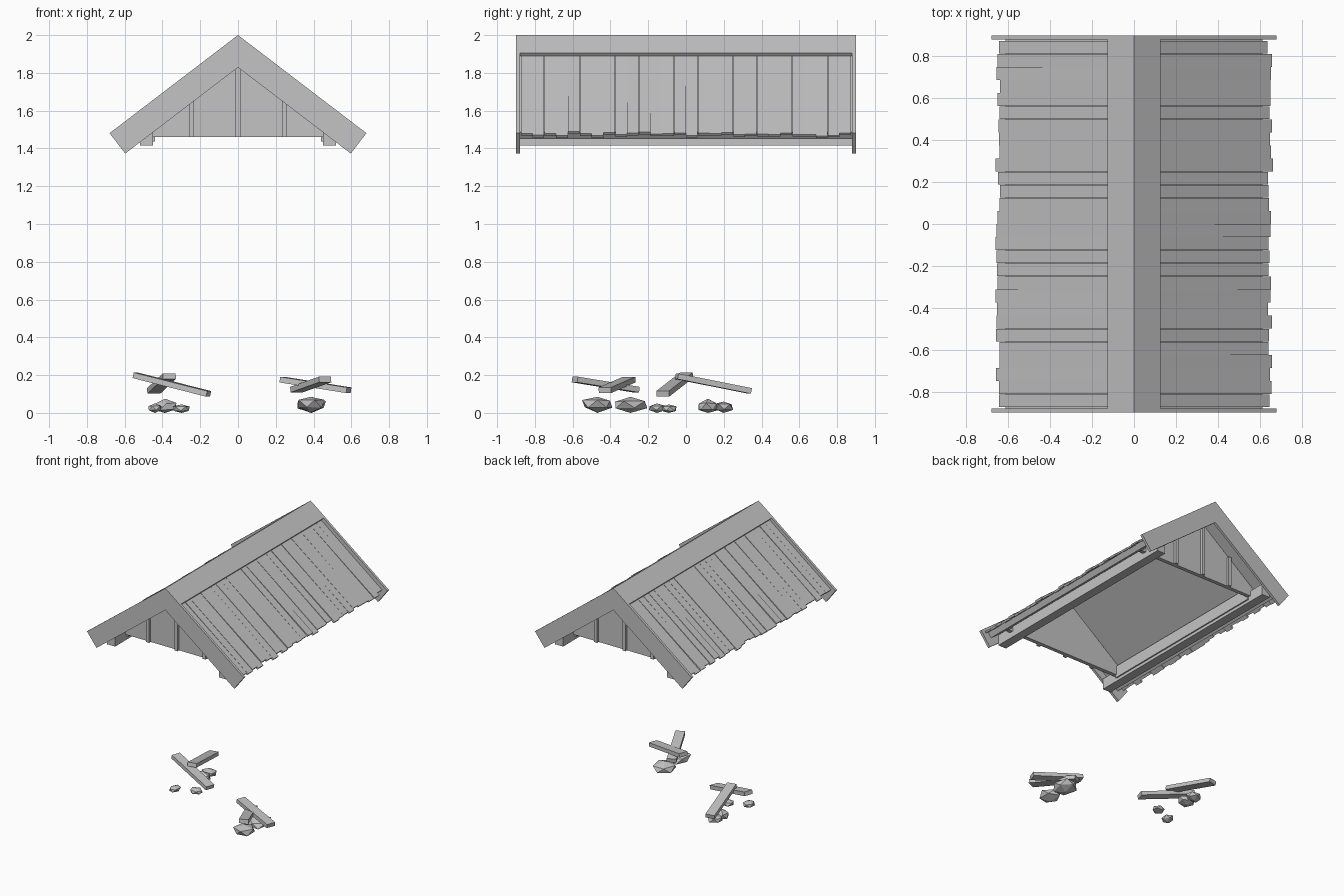
import bpy, bmesh, math, random
from mathutils import Matrix, Vector

if "Cube" in bpy.data.objects:
    bpy.data.objects.remove(bpy.data.objects["Cube"])

random.seed(4)
C, S = 0.795, 0.607          # cosine and sine of the roof pitch
RIDGE = 2.0

grey = bpy.data.materials.new("weathered grey")
grey.diffuse_color = (0.55, 0.55, 0.55, 1)
grey.use_nodes = True
grey.node_tree.nodes["Principled BSDF"].inputs["Base Color"].default_value = grey.diffuse_color


def finish(name, bm):
    bmesh.ops.recalc_face_normals(bm, faces=bm.faces)
    me = bpy.data.meshes.new(name)
    bm.to_mesh(me)
    bm.free()
    me.materials.append(grey)
    ob = bpy.data.objects.new(name, me)
    bpy.context.collection.objects.link(ob)
    return ob


def prism(bm, profile, y0, y1):
    """Extrude an xz outline from y0 to y1."""
    face = bm.faces.new([bm.verts.new((x, y0, z)) for x, z in profile])
    out = bmesh.ops.extrude_face_region(bm, geom=[face])
    verts = [v for v in out["geom"] if isinstance(v, bmesh.types.BMVert)]
    bmesh.ops.translate(bm, verts=verts, vec=(0, y1 - y0, 0))


def slope(side, s, d):
    """Point s along the slope from the ridge and d below its surface."""
    return (side * (s * C - d * S), RIDGE - s * S - d * C)


def chevron(bm, d0, d1, s, y0, y1):
    """Mitred roof-shaped band, one half per side."""
    for side in (-1, 1):
        prism(bm, [(0, RIDGE - d0 / C), slope(side, s, d0),
                   slope(side, s, d1), (0, RIDGE - d1 / C)], y0, y1)


def rect(x0, x1, z0, z1):
    return [(x0, z0), (x1, z0), (x1, z1), (x0, z1)]


# Roof deck, ridge cap
bm = bmesh.new()
chevron(bm, 0.036, 0.08, 0.80, -0.88, 0.88)
finish("roof_deck", bm)
bm = bmesh.new()
chevron(bm, 0.0, 0.02, 0.158, -0.88, 0.88)
finish("ridge_cap", bm)

# Barge boards at both ends
for name, y in (("front_barge_board", -0.9), ("back_barge_board", 0.88)):
    bm = bmesh.new()
    chevron(bm, 0.0, 0.136, 0.855, y, y + 0.02)
    finish(name, bm)

# Uneven roof planks
COUNT = 28
W = 1.75 / COUNT
for side, name in ((-1, "left_roof_planks"), (1, "right_roof_planks")):
    bm = bmesh.new()
    for i in range(COUNT):
        y = -0.875 + i * W
        end = random.uniform(0.82, 0.847)
        lift = random.uniform(0.0, 0.006)
        tip = random.uniform(-0.003, 0.006)
        prism(bm, [slope(side, 0.1, 0.019 + lift), slope(side, end, 0.019 + lift - tip),
                   slope(side, end, 0.037 - tip), slope(side, 0.1, 0.037)],
              y + 0.0005, y + W - 0.0005)
    finish(name, bm)

# Recessed gable walls with upright battens
for sign, name in ((-1, "front_gable"), (1, "back_gable")):
    bm = bmesh.new()
    prism(bm, [(-0.56, 1.46), (0.56, 1.46), (0, 1.89)], sign * 0.72, sign * 0.75)
    for x in (-0.245, 0, 0.245):
        prism(bm, rect(x - 0.013, x + 0.013, 1.46, 1.88 - abs(x) * 0.765),
              sign * 0.75, sign * 0.77)
    finish(name, bm)

# Eave beams and inner wall plates
for side, name in ((-1, "left"), (1, "right")):
    bm = bmesh.new()
    prism(bm, rect(side * 0.45, side * 0.52, 1.415, 1.5), -0.88, 0.88)
    finish(name + "_eave_beam", bm)
    bm = bmesh.new()
    prism(bm, rect(side * 0.44, side * 0.48, 1.438, 1.53), -0.73, 0.73)
    finish(name + "_wall_plate", bm)

# Fallen planks: centre, length, heading, downward pitch
FALLEN = [((-0.35, -0.06, 0.15), 0.42, -18, 13.5),
          ((-0.405, 0.145, 0.155), 0.405, 102, 11),
          ((0.41, -0.365, 0.148), 0.38, -20, 8.5),
          ((0.385, -0.425, 0.15), 0.365, 115, 8.5)]
for i, (pos, length, head, pitch) in enumerate(FALLEN):
    bm = bmesh.new()
    m = (Matrix.Translation(pos) @ Matrix.Rotation(math.radians(head), 4, 'Z')
         @ Matrix.Rotation(math.radians(pitch), 4, 'Y')
         @ Matrix.Diagonal((length, 0.07, 0.03, 1)))
    bmesh.ops.create_cube(bm, size=1, matrix=m)
    finish(f"fallen_plank_{i + 1}", bm)

# Rubble stones: x, y, width in x, width in y, height
STONES = [(0.39, -0.47, 0.14, 0.16, 0.085), (0.39, -0.29, 0.15, 0.17, 0.085),
          (-0.44, -0.15, 0.07, 0.09, 0.05), (-0.30, -0.09, 0.09, 0.08, 0.045),
          (-0.385, 0.12, 0.12, 0.11, 0.075), (-0.39, 0.2, 0.11, 0.1, 0.06)]
for i, (x, y, wx, wy, h) in enumerate(STONES):
    bm = bmesh.new()
    bmesh.ops.create_icosphere(bm, subdivisions=1, radius=1)
    for v in bm.verts:
        v.co *= random.uniform(0.85, 1.1)
    bmesh.ops.rotate(bm, verts=bm.verts, matrix=Matrix.Rotation(i * 0.9, 3, 'Z'))
    # Fit each stone to its size and rest it on the ground
    lo = Vector([min(v.co[k] for v in bm.verts) for k in range(3)])
    hi = Vector([max(v.co[k] for v in bm.verts) for k in range(3)])
    for v in bm.verts:
        t = [(v.co[k] - lo[k]) / (hi[k] - lo[k]) for k in range(3)]
        v.co = (x + (t[0] - 0.5) * wx, y + (t[1] - 0.5) * wy, t[2] * h)
    finish(f"stone_{i + 1}", bm)
